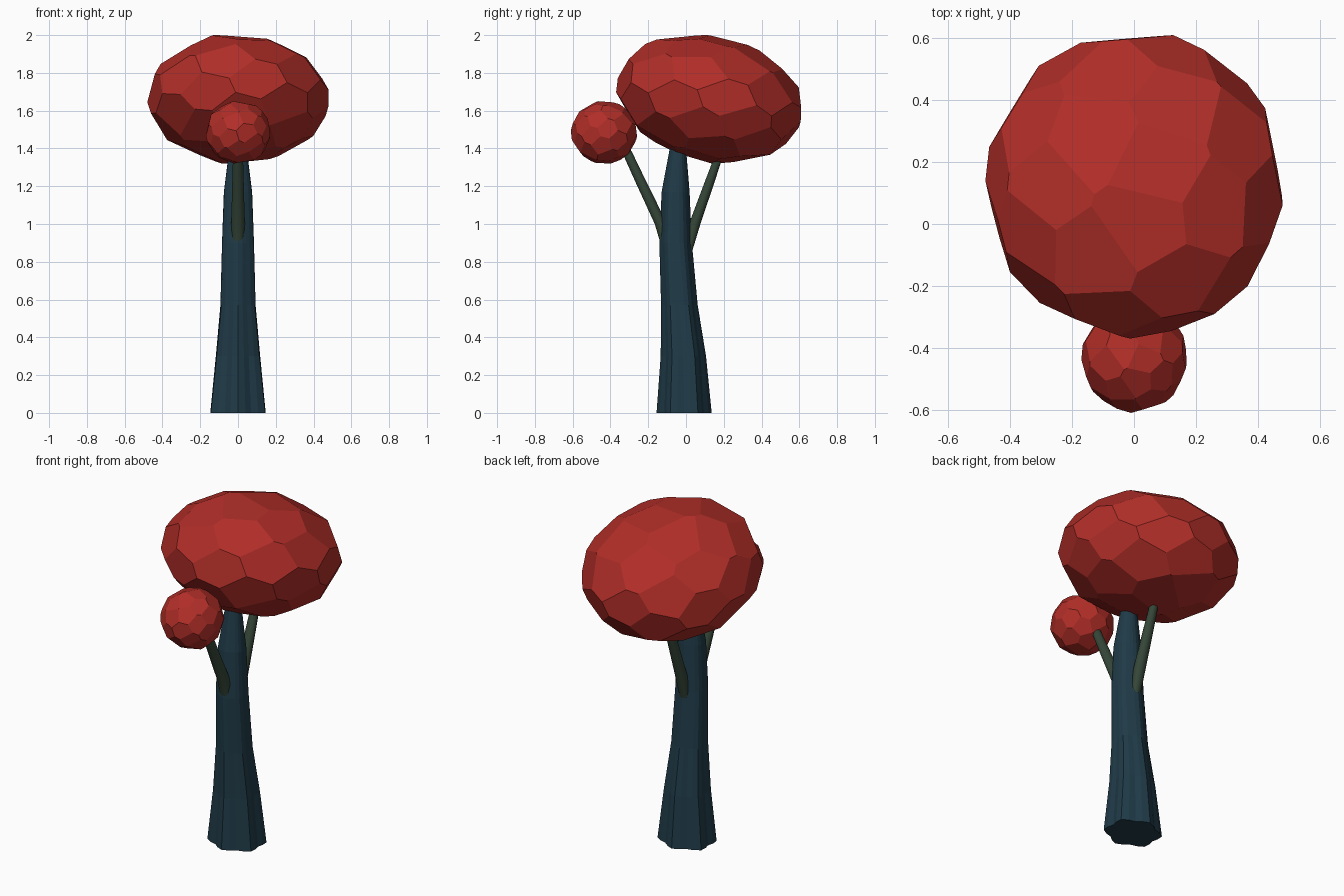
import bpy, bmesh, math, random
from mathutils import Vector, Matrix

if "Cube" in bpy.data.objects:
    bpy.data.objects.remove(bpy.data.objects["Cube"])


def material(name, rgb):
    m = bpy.data.materials.new(name)
    m.diffuse_color = (*rgb, 1)
    m.use_nodes = True
    m.node_tree.nodes["Principled BSDF"].inputs["Base Color"].default_value = m.diffuse_color
    return m


RED = material("leaf_red", (0.44, 0.027, 0.021))
BARK = material("bark_blue", (0.014, 0.043, 0.064))
TWIG = material("branch_green", (0.036, 0.062, 0.04))


def finish(name, bm, mat):
    bmesh.ops.recalc_face_normals(bm, faces=bm.faces[:])
    mesh = bpy.data.meshes.new(name)
    bm.to_mesh(mesh)
    bm.free()
    mesh.materials.append(mat)
    obj = bpy.data.objects.new(name, mesh)
    bpy.context.collection.objects.link(obj)
    return obj


def hull(points):
    bm = bmesh.new()
    for p in points:
        bm.verts.new(p)
    bmesh.ops.convex_hull(bm, input=bm.verts[:])
    bm.normal_update()
    return bm


def foliage(name, low, high, stretch, tilt, count, seed):
    """Flat-faceted ball: dual of scattered sphere points, fitted to a box."""
    rng = random.Random(seed)
    pts = []
    for i in range(count):
        z = 1 - 2 * (i + 0.5) / count
        a = i * math.pi * (3 - math.sqrt(5))
        r = math.sqrt(1 - z * z)
        jitter = Vector([rng.uniform(-0.06, 0.06) for _ in range(3)])
        pts.append((Vector((r * math.cos(a), r * math.sin(a), z)) + jitter).normalized())
    src = hull(pts)
    dual = [f.normal / f.normal.dot(f.verts[0].co) for f in src.faces]
    src.free()

    # stretch, tilt, then fit exactly into the target box
    turn = Matrix.Rotation(tilt, 3, 'X') @ Matrix.Diagonal(stretch)
    dual = [turn @ p for p in dual]
    lo = [min(p[k] for p in dual) for k in range(3)]
    hi = [max(p[k] for p in dual) for k in range(3)]
    fit = [Vector([low[k] + (p[k] - lo[k]) / (hi[k] - lo[k]) * (high[k] - low[k])
                   for k in range(3)]) for p in dual]
    bm = hull(fit)
    bmesh.ops.dissolve_limit(bm, angle_limit=math.radians(1.5),
                             verts=bm.verts[:], edges=bm.edges[:])
    loose = [v for v in bm.verts if not v.link_faces]
    bmesh.ops.delete(bm, geom=loose, context='VERTS')
    return finish(name, bm, RED)


def stem(name, rings, sides, mat, lobes=0, smooth=False):
    """Loft of level rings: (z, centre y, radius x, radius y, lobe depth)."""
    bm = bmesh.new()
    loops = []
    for z, yc, rx, ry, depth in rings:
        loop = []
        for i in range(sides):
            a = 2 * math.pi * i / sides
            k = 1 - depth * (0.5 - 0.5 * math.cos(lobes * (a + math.pi / 2)))
            loop.append(bm.verts.new((rx * k * math.cos(a), yc + ry * k * math.sin(a), z)))
        loops.append(loop)
    for a, b in zip(loops, loops[1:]):
        for i in range(sides):
            j = (i + 1) % sides
            bm.faces.new((a[i], a[j], b[j], b[i])).smooth = smooth
    bm.faces.new(loops[0])
    bm.faces.new(loops[-1])
    return finish(name, bm, mat)


# Trunk with a fluted, flared foot
stem("trunk", [
    (0.00, -0.010, 0.166, 0.146, 0.17),
    (0.30, -0.014, 0.130, 0.120, 0.13),
    (0.57, -0.035, 0.101, 0.097, 0.09),
    (0.90, -0.055, 0.090, 0.086, 0.06),
    (1.17, -0.055, 0.078, 0.074, 0.04),
    (1.40, -0.043, 0.046, 0.043, 0.0),
    (1.52, -0.038, 0.034, 0.034, 0.0)], 24, BARK, 6)

# Branches
stem("front_branch", [
    (0.89, -0.112, 0.030, 0.022, 0),
    (1.00, -0.132, 0.036, 0.035, 0),
    (1.20, -0.228, 0.031, 0.031, 0),
    (1.38, -0.312, 0.026, 0.028, 0),
    (1.41, -0.328, 0.023, 0.025, 0)], 10, TWIG, smooth=True)
stem("back_branch", [
    (0.85, 0.012, 0.028, 0.020, 0),
    (1.00, 0.046, 0.034, 0.032, 0),
    (1.20, 0.117, 0.029, 0.028, 0),
    (1.34, 0.167, 0.024, 0.024, 0),
    (1.38, 0.180, 0.022, 0.022, 0)], 10, TWIG, smooth=True)

# Foliage
foliage("main_canopy", (-0.48, -0.37, 1.32), (0.48, 0.61, 2.0),
        (0.48, 0.50, 0.335), math.radians(-13), 48, 4)
foliage("small_canopy", (-0.17, -0.61, 1.32), (0.17, -0.26, 1.65),
        (0.17, 0.175, 0.165), 0, 48, 9)
